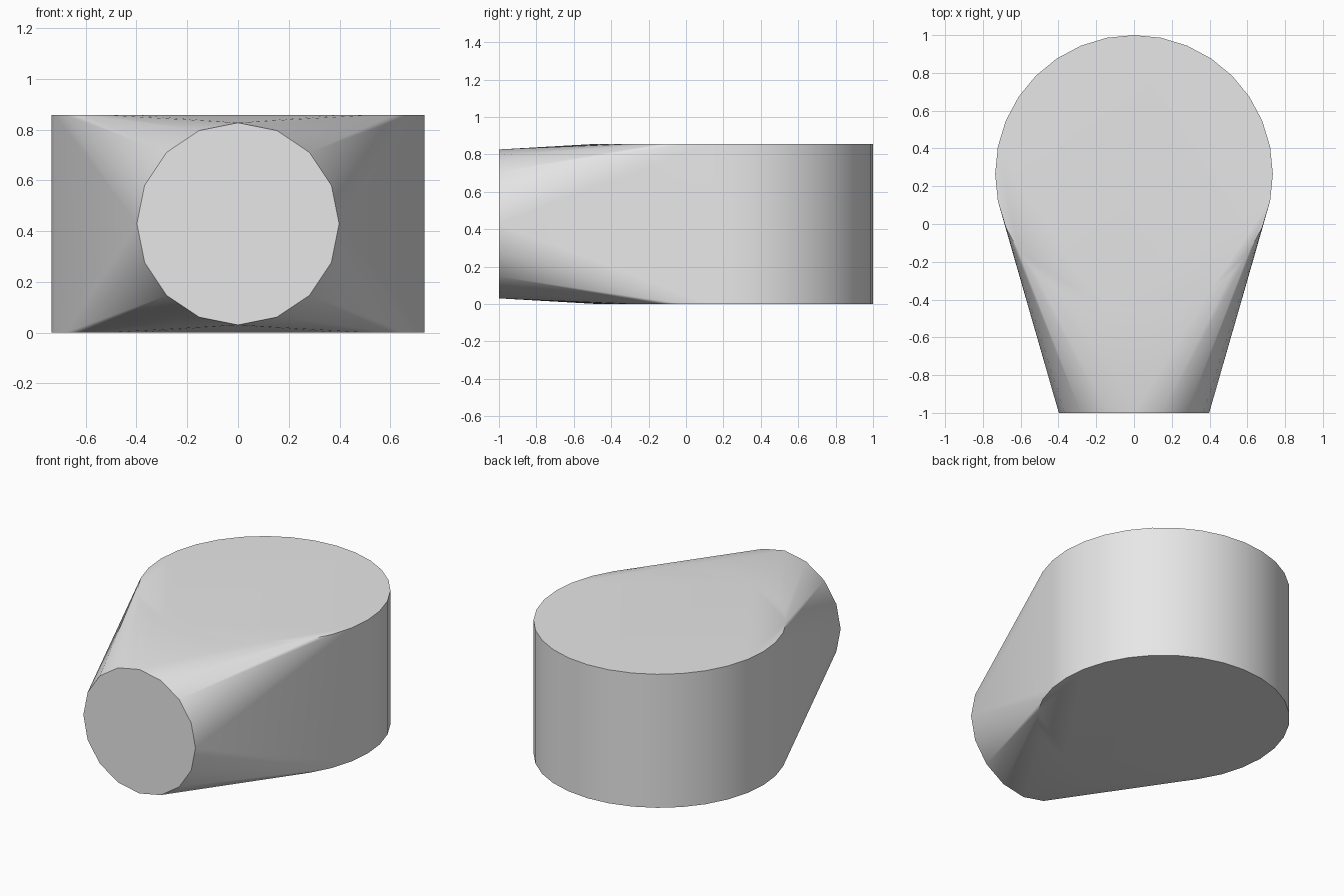
import bpy
import bmesh
import math
from mathutils import Vector

default_cube = bpy.data.objects.get("Cube")
if default_cube:
    bpy.data.objects.remove(default_cube, do_unlink=True)

HEIGHT = 0.857
DRUM_RADIUS, DRUM_Y = 0.735, 0.265
MOUTH_RADIUS, MOUTH_Y = 0.398, -1.0


def ring(center, u, v, radius, count):
    """Points of a regular polygon in the plane spanned by u and v."""
    angles = (2 * math.pi * i / count for i in range(count))
    return [center + radius * (math.cos(a) * u + math.sin(a) * v) for a in angles]


X, Y, Z = Vector((1, 0, 0)), Vector((0, 1, 0)), Vector((0, 0, 1))

# Upright drum (two rings) and round front mouth, wrapped in one convex skin
points = ring(Vector((0, DRUM_Y, 0)), X, Y, DRUM_RADIUS, 32)
points += ring(Vector((0, DRUM_Y, HEIGHT)), X, Y, DRUM_RADIUS, 32)
points += ring(Vector((0, MOUTH_Y, HEIGHT / 2)), X, Z, MOUTH_RADIUS, 16)

bm = bmesh.new()
for p in points:
    bm.verts.new(p)
bmesh.ops.convex_hull(bm, input=bm.verts[:])

# Merge the flat caps and wall panels into single faces
bmesh.ops.dissolve_limit(bm, angle_limit=math.radians(0.1),
                         verts=bm.verts[:], edges=bm.edges[:])
bmesh.ops.recalc_face_normals(bm, faces=bm.faces[:])

mesh = bpy.data.meshes.new("tapered_drum")
bm.to_mesh(mesh)
bm.free()
body = bpy.data.objects.new("tapered_drum", mesh)
bpy.context.collection.objects.link(body)

# Plain light grey
color = (0.8, 0.8, 0.8, 1.0)
grey = bpy.data.materials.new("light grey")
grey.use_nodes = True
grey.diffuse_color = color
grey.node_tree.nodes["Principled BSDF"].inputs["Base Color"].default_value = color
mesh.materials.append(grey)

# Smooth sides with crisp cap rims
bpy.ops.object.select_all(action="DESELECT")
body.select_set(True)
bpy.context.view_layer.objects.active = body
bpy.ops.object.shade_smooth_by_angle(angle=math.radians(30))
